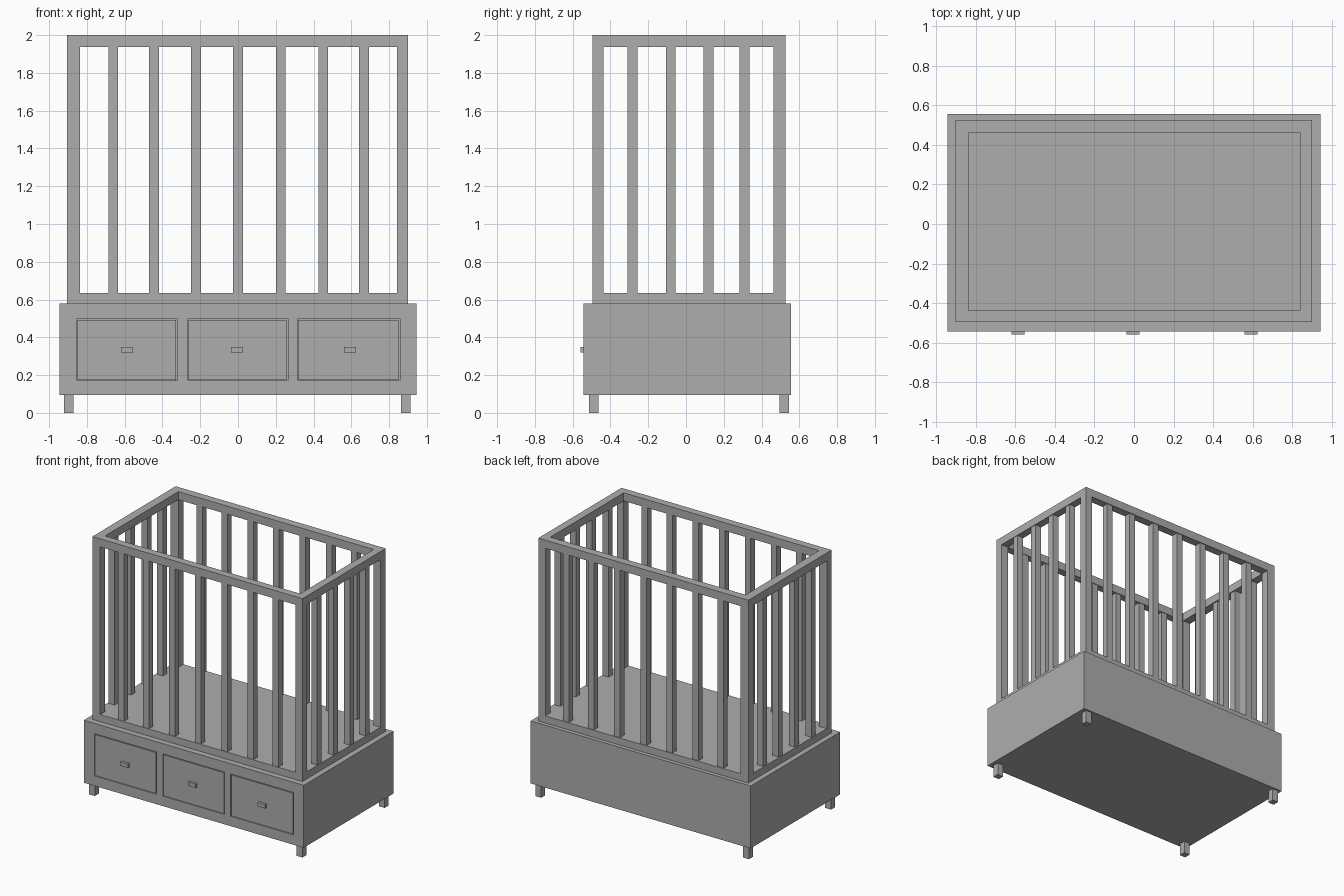
import bpy
import bmesh

if "Cube" in bpy.data.objects:
    bpy.data.objects.remove(bpy.data.objects["Cube"], do_unlink=True)

grey = bpy.data.materials.new("plain grey")
grey.use_nodes = True
grey.diffuse_color = (0.42, 0.42, 0.42, 1)
grey.node_tree.nodes["Principled BSDF"].inputs["Base Color"].default_value = grey.diffuse_color


def box(name, xs, ys, zs):
    """Box spanning the given x, y and z ranges."""
    bm = bmesh.new()
    bmesh.ops.create_cube(bm, size=1)
    for v in bm.verts:
        for axis, (low, high) in enumerate((xs, ys, zs)):
            v.co[axis] = high if v.co[axis] > 0 else low
    mesh = bpy.data.meshes.new(name)
    bm.to_mesh(mesh)
    bm.free()
    mesh.materials.append(grey)
    obj = bpy.data.objects.new(name, mesh)
    bpy.context.collection.objects.link(obj)
    return obj


def carve(target, xs, ys, zs):
    """Cut a box-shaped opening out of the target."""
    cutter = box("cutter", xs, ys, zs)
    cutter.hide_render = True
    mod = target.modifiers.new("opening", 'BOOLEAN')
    mod.operation = 'DIFFERENCE'
    mod.solver = 'EXACT'
    mod.object = cutter
    bpy.context.view_layer.objects.active = target
    bpy.ops.object.modifier_apply(modifier=mod.name)
    bpy.data.objects.remove(cutter, do_unlink=True)


# Base cabinet with three drawers and handles
FRONT = -0.543
cabinet = box("cabinet", (-0.945, 0.945), (FRONT, 0.557), (0.095, 0.58))
drawers = [("right", -0.853, -0.32, -0.587),
           ("middle", -0.265, 0.265, -0.005),
           ("left", 0.317, 0.857, 0.592)]
for side, x0, x1, grip in drawers:
    carve(cabinet, (x0, x1), (FRONT - 0.1, FRONT + 0.03), (0.172, 0.5))
    box(side + "_drawer", (x0 + 0.003, x1 - 0.008),
        (FRONT + 0.004, FRONT + 0.03), (0.175, 0.492))
    box(side + "_drawer_handle", (grip - 0.032, grip + 0.032),
        (FRONT - 0.016, FRONT + 0.004), (0.32, 0.35))

# Feet
for side, x in (("right", -0.896), ("left", 0.889)):
    for end, y in (("front", -0.489), ("back", 0.519)):
        box(f"{end}_{side}_foot", (x - 0.025, x + 0.025), (y - 0.025, y + 0.025), (0, 0.095))

# Cage frame: floor slab, corner posts and top ring
X, Y, Z = (-0.904, 0.901), (-0.496, 0.526), (0.58, 2.0)
INX, INY, INZ = (-0.837, 0.841), (-0.437, 0.463), (0.635, 1.937)
frame = box("cage_frame", X, Y, Z)
carve(frame, INX, INY, (INZ[0], 2.2))
carve(frame, INX, (-1, 1), INZ)
carve(frame, (-1.2, 1.2), INY, INZ)

# Upright bars on all four sides
R = 0.0255
for end, y in (("front", sum((Y[0], INY[0])) / 2), ("back", sum((Y[1], INY[1])) / 2)):
    for x in (-0.661, -0.445, -0.222, 0, 0.227, 0.452, 0.667):
        box(end + "_bar", (x - R, x + R), (y - R, y + R), INZ)
for side, x in (("right", sum((X[0], INX[0])) / 2), ("left", sum((X[1], INX[1])) / 2)):
    for y in (-0.283, -0.08, 0.119, 0.31):
        box(side + "_bar", (x - R, x + R), (y - R, y + R), INZ)
